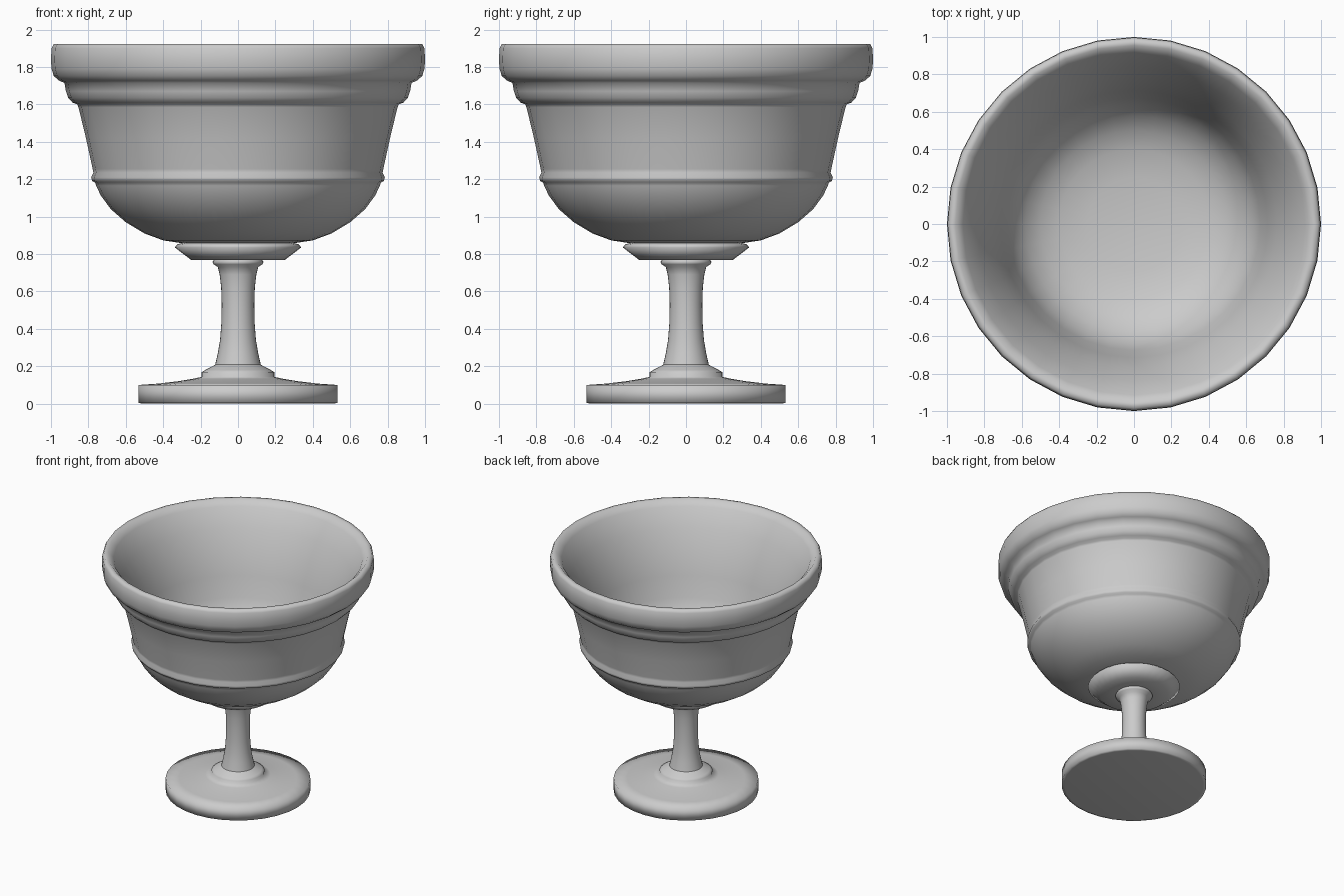
import bpy, bmesh, math

SIDES = 32


def lathe(name, profile, angle=100):
    """Spin an (r, z) profile around the z axis."""
    bm = bmesh.new()
    vs = [bm.verts.new((r, 0, z)) for r, z in profile]
    es = [bm.edges.new(p) for p in zip(vs, vs[1:])]
    bmesh.ops.spin(bm, geom=vs + es, cent=(0, 0, 0), axis=(0, 0, 1),
                   angle=math.tau, steps=SIDES, use_duplicate=False)
    bmesh.ops.remove_doubles(bm, verts=bm.verts, dist=1e-4)
    bmesh.ops.recalc_face_normals(bm, faces=bm.faces)
    mesh = bpy.data.meshes.new(name)
    bm.to_mesh(mesh)
    bm.free()
    ob = bpy.data.objects.new(name, mesh)
    bpy.context.collection.objects.link(ob)
    bpy.ops.object.select_all(action='DESELECT')
    ob.select_set(True)
    bpy.context.view_layer.objects.active = ob
    bpy.ops.object.shade_smooth_by_angle(angle=math.radians(angle))
    return ob


# Round foot with a stepped collar
lathe("foot", [(0, 0), (0.51, 0), (0.532, 0.004), (0.532, 0.1), (0.43, 0.107), (0.32, 0.12),
               (0.24, 0.133), (0.195, 0.143), (0.195, 0.168), (0.175, 0.18),
               (0.122, 0.208)])

# Slim waisted stem
lathe("stem", [(0.122, 0.208), (0.108, 0.27), (0.096, 0.34), (0.089, 0.43),
               (0.087, 0.53), (0.09, 0.62), (0.098, 0.69), (0.108, 0.73),
               (0.13, 0.745), (0.136, 0.757), (0.13, 0.768)])

# Bowl: flared base ring, rounded body, bands, thick rim, inner wall
lathe("bowl", [(0.13, 0.768), (0.25, 0.768), (0.338, 0.835), (0.325, 0.852), (0.3, 0.858),
               (0.4, 0.873), (0.5, 0.91), (0.6, 0.97), (0.68, 1.04),
               (0.735, 1.115), (0.758, 1.165), (0.764, 1.182),
               (0.78, 1.19), (0.785, 1.21), (0.773, 1.235), (0.777, 1.255),
               (0.813, 1.42), (0.853, 1.585), (0.86, 1.6),
               (0.885, 1.61), (0.908, 1.635), (0.92, 1.67), (0.928, 1.715),
               (0.957, 1.727), (0.985, 1.752), (0.997, 1.79), (1.0, 1.84),
               (0.997, 1.9), (0.985, 1.922), (0.955, 1.922), (0.915, 1.88),
               (0.84, 1.74), (0.765, 1.58), (0.715, 1.41), (0.675, 1.25),
               (0.64, 1.16), (0.58, 1.08), (0.5, 1.02),
               (0.4, 0.98), (0.25, 0.955), (0, 0.945)])
